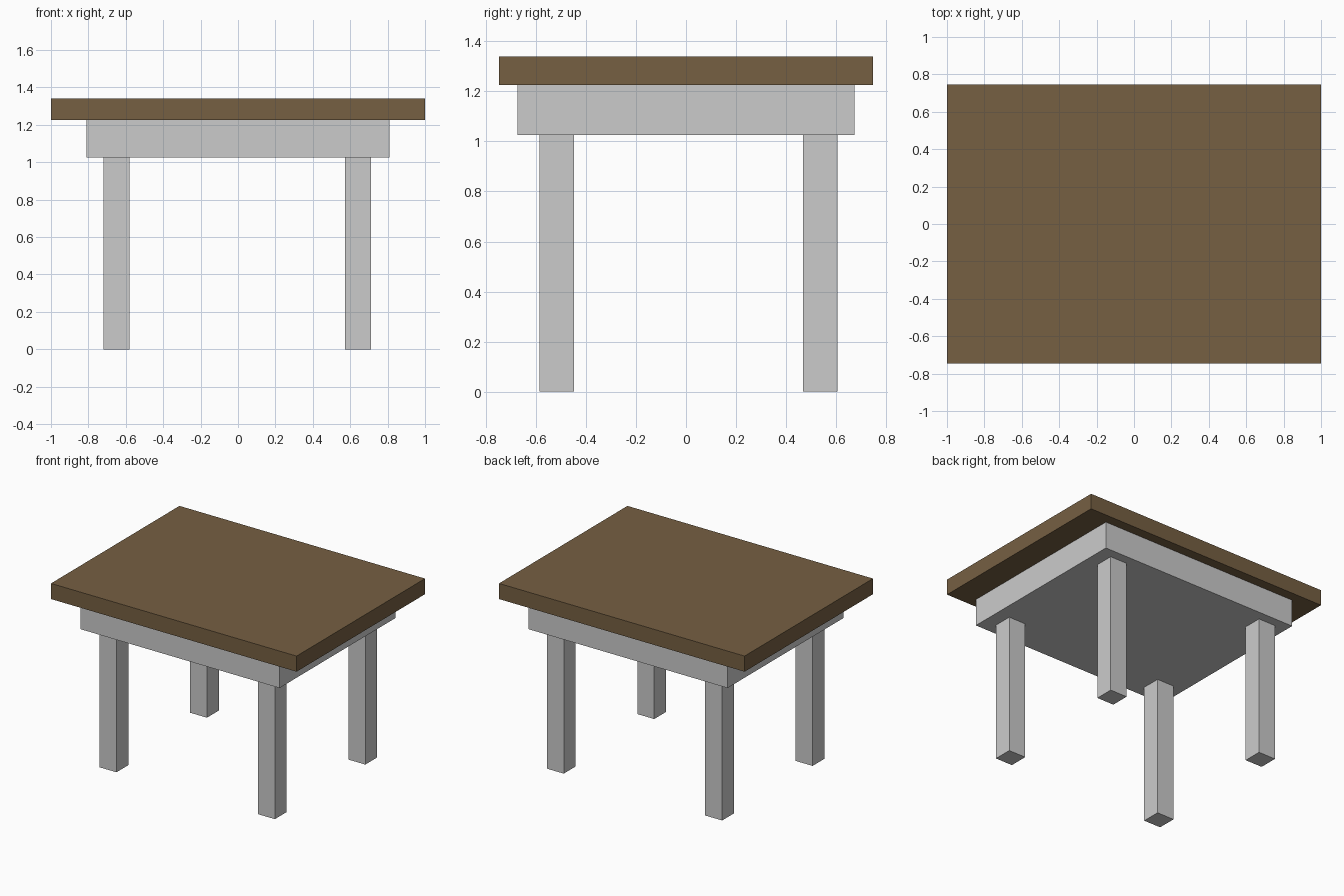
import bpy

if "Cube" in bpy.data.objects:
    bpy.data.objects.remove(bpy.data.objects["Cube"])


def box(name, lo, hi, mat=None):
    """Axis-aligned box between two corners."""
    bpy.ops.mesh.primitive_cube_add(size=1, location=[(a + b) / 2 for a, b in zip(lo, hi)])
    ob = bpy.context.object
    ob.name = name
    ob.scale = [b - a for a, b in zip(lo, hi)]
    bpy.ops.object.transform_apply(location=False, rotation=False, scale=True)
    if mat:
        ob.data.materials.append(mat)
    return ob


wood = bpy.data.materials.new("brown_wood")
wood.diffuse_color = (0.18, 0.115, 0.055, 1)
wood.use_nodes = True
wood.node_tree.nodes["Principled BSDF"].inputs["Base Color"].default_value = wood.diffuse_color

TOP, APRON_TOP, APRON_BOTTOM = 1.34, 1.225, 1.026

# Table top and the solid apron under it
box("table_top", (-1, -0.747, APRON_TOP), (1, 0.747, TOP), wood)
box("apron", (-0.81, -0.674, APRON_BOTTOM), (0.81, 0.674, APRON_TOP))

# Four square legs, set slightly off centre
HALF = 0.069
for side, x in (("left", -0.649), ("right", 0.641)):
    for end, y in (("front", -0.516), ("back", 0.536)):
        box(f"{end}_{side}_leg", (x - HALF, y - HALF, 0), (x + HALF, y + HALF, APRON_BOTTOM))
